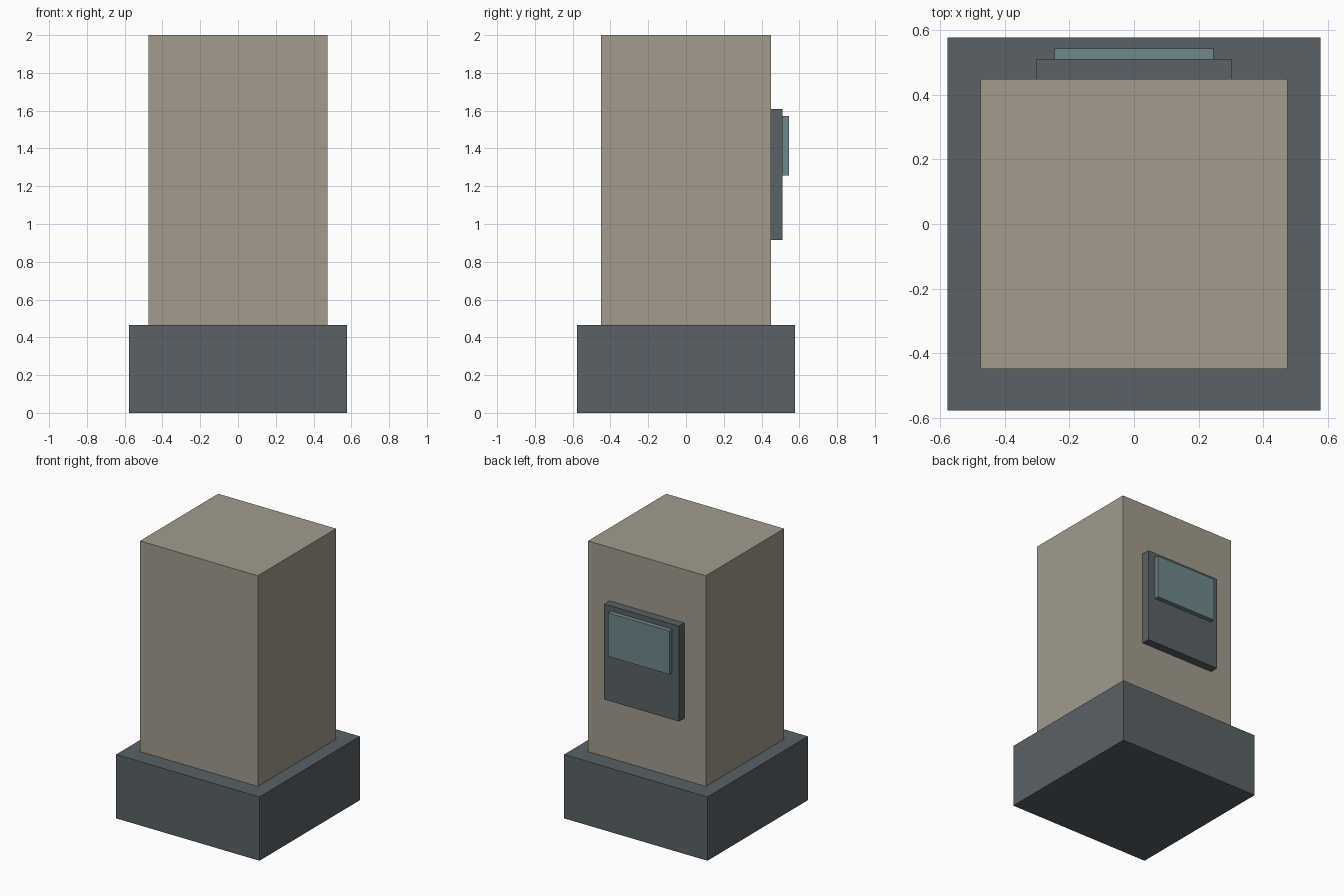
import bpy

if "Cube" in bpy.data.objects:
    bpy.data.objects.remove(bpy.data.objects["Cube"])


def material(name, color):
    m = bpy.data.materials.new(name)
    m.diffuse_color = (*color, 1)
    m.use_nodes = True
    m.node_tree.nodes["Principled BSDF"].inputs["Base Color"].default_value = m.diffuse_color
    return m


def box(name, x, y, z, mat):
    """Box from (min, max) ranges on each axis."""
    bpy.ops.mesh.primitive_cube_add(size=1)
    ob = bpy.context.object
    ob.name = name
    for i, (lo, hi) in enumerate((x, y, z)):
        ob.location[i] = (lo + hi) / 2
        ob.scale[i] = hi - lo
    bpy.ops.object.transform_apply(location=False, rotation=False, scale=True)
    ob.data.materials.append(mat)
    return ob


stone = material("stone", (0.36, 0.33, 0.27))
dark = material("dark_metal", (0.10, 0.12, 0.13))
glass = material("screen_glass", (0.16, 0.25, 0.26))

# Plinth and column
box("base", (-0.578, 0.578), (-0.578, 0.578), (0, 0.465), dark)
box("column", (-0.475, 0.475), (-0.45, 0.45), (0.465, 2.0), stone)

# Panel on the back face with a raised screen
box("control_panel", (-0.302, 0.302), (0.45, 0.511), (0.915, 1.61), dark)
box("screen", (-0.246, 0.246), (0.511, 0.544), (1.256, 1.573), glass)
